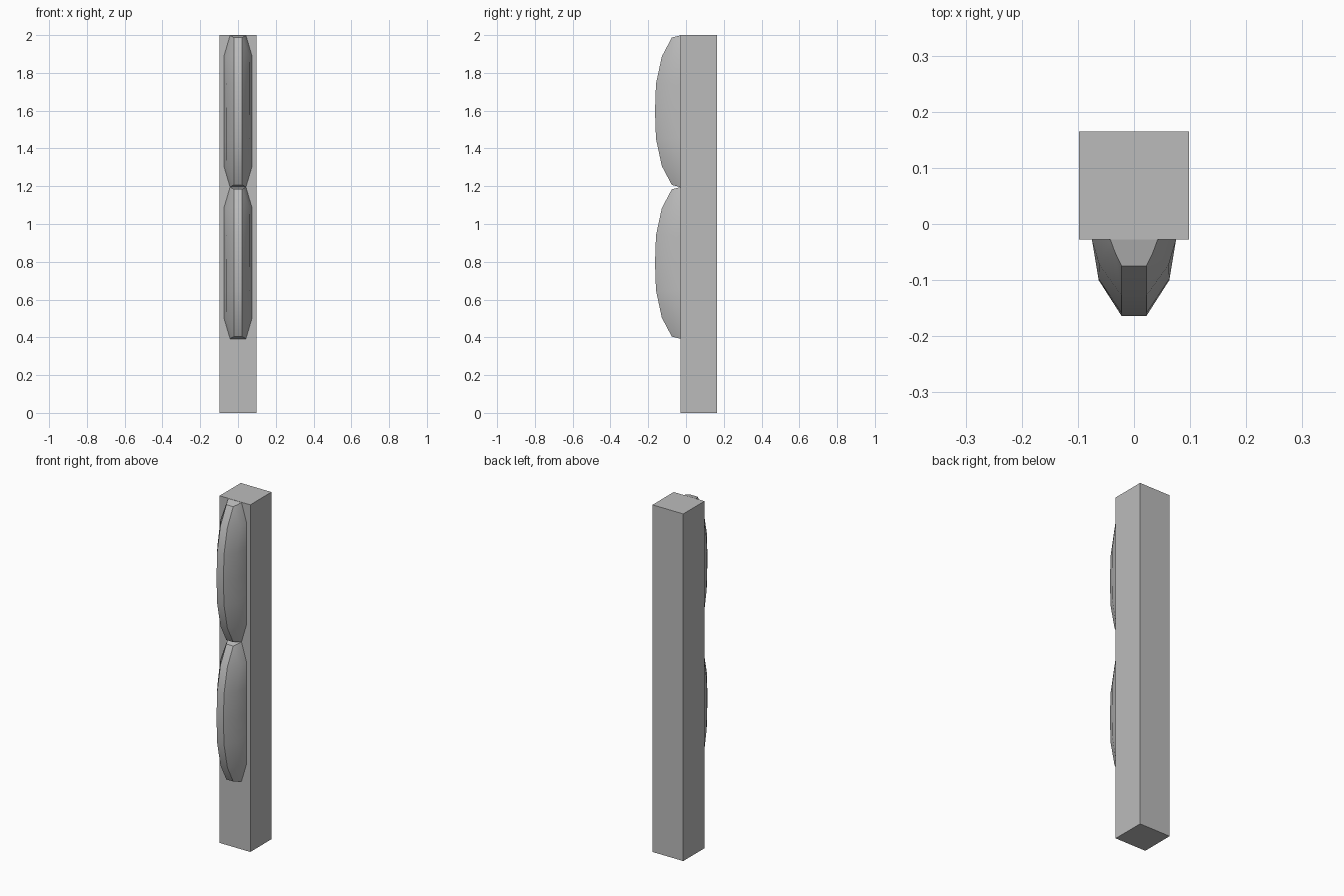
import bpy, bmesh, math

cube = bpy.data.objects.get("Cube")
if cube:
    bpy.data.objects.remove(cube)

grey = bpy.data.materials.new("mid grey")
grey.use_nodes = True
colour = (0.5, 0.5, 0.5, 1)
grey.diffuse_color = colour
grey.node_tree.nodes["Principled BSDF"].inputs["Base Color"].default_value = colour

WALL = -0.028  # front face of the post


def add_object(name, bm):
    bmesh.ops.recalc_face_normals(bm, faces=bm.faces)
    mesh = bpy.data.meshes.new(name)
    bm.to_mesh(mesh)
    bm.free()
    mesh.materials.append(grey)
    obj = bpy.data.objects.new(name, mesh)
    bpy.context.collection.objects.link(obj)
    return obj


# Square post
bm = bmesh.new()
bmesh.ops.create_cube(bm, size=1)
for v in bm.verts:
    v.co.x *= 0.196
    v.co.y = WALL if v.co.y < 0 else 0.165
    v.co.z = 2 if v.co.z > 0 else 0
add_object("post", bm)

# Half of a bulge: height from its middle, base half width,
# shoulder (half width, y), ridge y
LEVELS = [
    (0.0, 0.075, 0.063, -0.100, -0.164),
    (0.145, 0.075, 0.063, -0.098, -0.159),
    (0.29, 0.075, 0.062, -0.072, -0.128),
    (0.39, 0.042, 0.034, -0.050, -0.075),
]
RIDGE = 0.022


def bulge(name, middle):
    bm = bmesh.new()
    rings = []
    for sign, levels in ((-1, LEVELS[:0:-1]), (1, LEVELS)):
        for z, base, shoulder, shoulder_y, ridge_y in levels:
            half = [(base, WALL), (shoulder, shoulder_y), (RIDGE, ridge_y)]
            section = half + [(-x, y) for x, y in reversed(half)]
            ring = []
            for x, y in section:
                # The end caps lean out slightly where they meet the post
                lean = 0.25 * (y + 0.075) if z == LEVELS[-1][0] else 0
                ring.append(bm.verts.new((x, y, middle + sign * (z + lean))))
            rings.append(ring)
    for a, b in zip(rings, rings[1:]):
        for i in range(6):
            j = (i + 1) % 6
            bm.faces.new((a[i], a[j], b[j], b[i]))
    bm.faces.new(rings[0])
    bm.faces.new(rings[-1])
    obj = add_object(name, bm)
    bpy.ops.object.select_all(action="DESELECT")
    obj.select_set(True)
    bpy.context.view_layer.objects.active = obj
    bpy.ops.object.shade_smooth_by_angle(angle=math.radians(30))


# Two bulges stacked on the front
bulge("upper_bulge", 1.597)
bulge("lower_bulge", 0.794)
